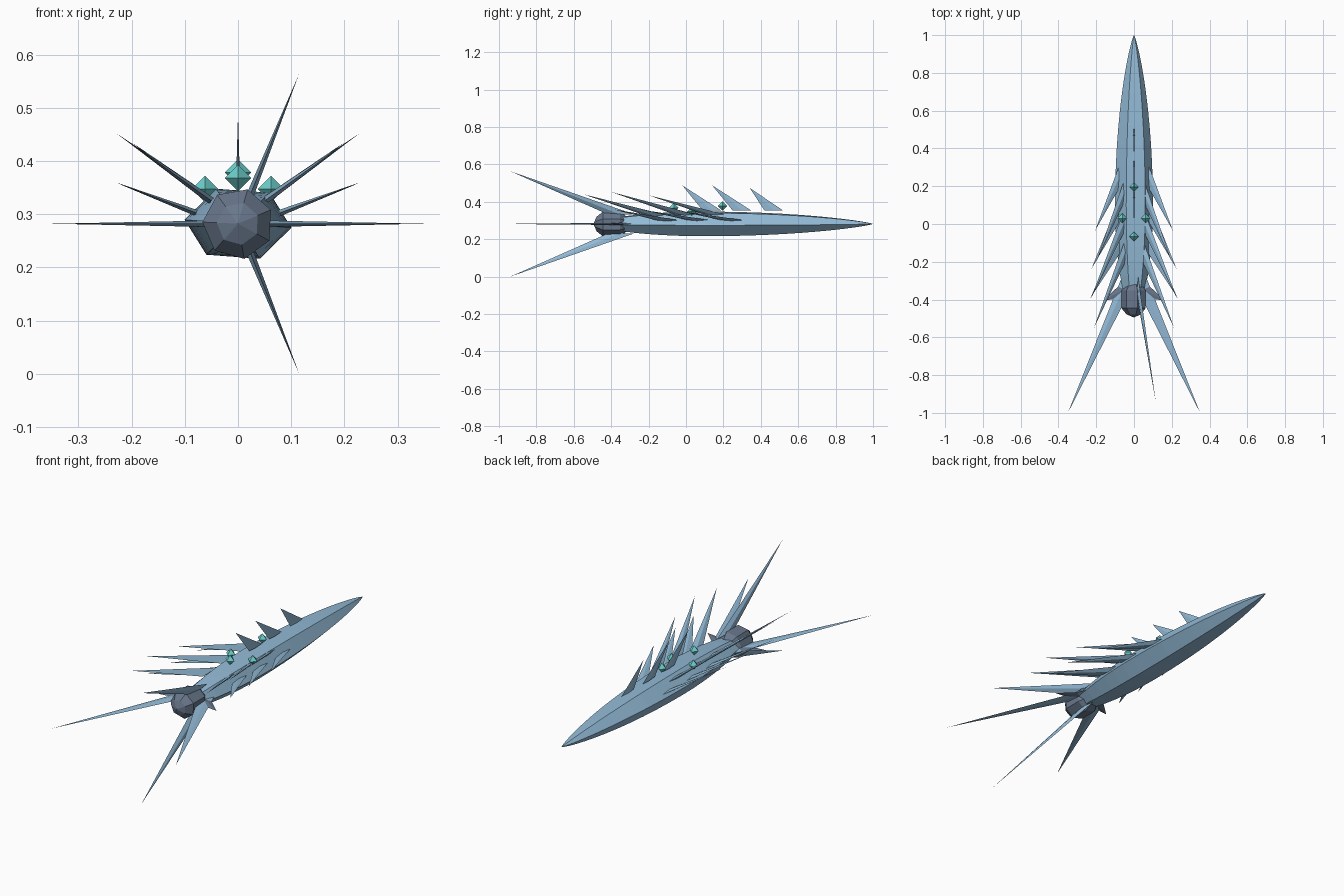
import bpy, bmesh, math
from mathutils import Vector

if "Cube" in bpy.data.objects:
    bpy.data.objects.remove(bpy.data.objects["Cube"])

CZ = 0.282  # height of the long axis


def mat(name, col):
    m = bpy.data.materials.new(name)
    m.diffuse_color = (*col, 1)
    m.use_nodes = True
    m.node_tree.nodes["Principled BSDF"].inputs["Base Color"].default_value = m.diffuse_color
    return m


BLUE = mat("pale_blue", (0.29, 0.49, 0.67))
GREY = mat("slate_grey", (0.14, 0.185, 0.26))
CYAN = mat("cyan_crystal", (0.15, 0.62, 0.60))


def finish(name, bm, material):
    bmesh.ops.recalc_face_normals(bm, faces=bm.faces)
    me = bpy.data.meshes.new(name)
    bm.to_mesh(me)
    bm.free()
    me.materials.append(material)
    ob = bpy.data.objects.new(name, me)
    bpy.context.collection.objects.link(ob)
    return ob


def lathe(name, profile, sides, start, rx, rz, material):
    """Low-poly body around the y axis; profile is (y, scale), pointed at both ends."""
    bm = bmesh.new()
    tail = bm.verts.new((0, profile[0][0], CZ))
    nose = bm.verts.new((0, profile[-1][0], CZ))
    rings = []
    for y, s in profile[1:-1]:
        ring = []
        for i in range(sides):
            t = math.radians(start) + math.tau * i / sides
            ring.append(bm.verts.new((rx * s * math.cos(t), y, CZ + rz * s * math.sin(t))))
        rings.append(ring)
    for i in range(sides):
        j = (i + 1) % sides
        bm.faces.new((tail, rings[0][i], rings[0][j]))
        bm.faces.new((nose, rings[-1][j], rings[-1][i]))
        for a, b in zip(rings, rings[1:]):
            bm.faces.new((a[i], a[j], b[j], b[i]))
    return finish(name, bm, material)


def blade(name, lead, trail, tip, half, material):
    """Thin four-sided spike with a diamond root."""
    lead, trail, tip = Vector(lead), Vector(trail), Vector(tip)
    n = (trail - lead).cross(tip - lead).normalized() * half
    mid = (lead + trail) / 2
    bm = bmesh.new()
    root = [bm.verts.new(p) for p in (lead, mid + n, trail, mid - n)]
    top = bm.verts.new(tip)
    bm.faces.new(root)
    for i in range(4):
        bm.faces.new((root[i], root[(i + 1) % 4], top))
    return finish(name, bm, material)


def pair(name, lead, trail, tip, half, material):
    for side, s in (("right", 1), ("left", -1)):
        pts = [(s * p[0], p[1], p[2]) for p in (lead, trail, tip)]
        blade(f"{name}_{side}", *pts, half, material)


# Hull: six-sided, long taper to the nose, shorter one to the tail
hull = [(-0.42, 0)]
for i in range(1, 8):
    y = -0.42 + 0.52 * i / 7
    hull.append((y, (1 - ((y - 0.1) / 0.6) ** 2) ** 0.65))
for i in range(1, 13):
    u = math.sin(math.pi / 2 * i / 13)
    hull.append((0.1 + 0.9 * u, (1 - u * u) ** 0.8))
hull.append((1.0, 0))
lathe("hull", hull, 6, -6, 0.101, 0.072, BLUE)

# Engine: seven-sided drum with domed ends
lathe("engine", [(-0.495, 0), (-0.478, 0.6), (-0.445, 1), (-0.352, 1), (-0.32, 0.65), (-0.31, 0)],
      7, 23, 0.067, 0.067, GREY)

# Tail blades: two level, one up, one down
pair("tail_blade", (0.06, -0.27, CZ), (0.055, -0.42, CZ), (0.35, -1.0, CZ), 0.006, BLUE)
for name, s in (("upper", 1), ("lower", -1)):
    blade(f"tail_blade_{name}", (0.022, -0.28, CZ + s * 0.052), (0.022, -0.42, CZ + s * 0.052),
          (0.115, -0.94, CZ + s * 0.282), 0.007, BLUE)

# Short dark fins beside the engine
pair("engine_fin", (0.04, -0.29, CZ), (0.04, -0.39, CZ), (0.163, -0.405, CZ), 0.008, GREY)

# Upper rows of swept spines: (lead y, tip x, tip y, tip z)
for k, (y, tx, ty, tz) in enumerate([(0.24, 0.2, -0.2, 0.435), (0.08, 0.23, -0.4, 0.453),
                                     (-0.09, 0.212, -0.55, 0.441)]):
    pair(f"upper_spine_{k + 1}", (0.05, y, 0.325), (0.05, y - 0.12, 0.325), (tx, ty, tz), 0.007, BLUE)

# Lower rows of swept spines
for k, (y, tx, ty, tz) in enumerate([(0.31, 0.206, -0.035, 0.35), (0.13, 0.224, -0.235, 0.357),
                                     (-0.04, 0.23, -0.39, 0.36)]):
    pair(f"lower_spine_{k + 1}", (0.078, y, 0.302), (0.078, y - 0.12, 0.302), (tx, ty, tz), 0.006, BLUE)

# Dorsal spines along the centre line
for k, (y, ty, tz) in enumerate([(0.52, 0.34, 0.475), (0.35, 0.14, 0.488), (0.19, -0.02, 0.488)]):
    blade(f"dorsal_spine_{k + 1}", (0, y, 0.353), (0, y - 0.1, 0.353), (0, ty, tz), 0.004, BLUE)

# Octahedral crystals hovering over the back
for k, (x, y, z) in enumerate([(0, 0.195, 0.378), (0, -0.065, 0.368), (0.062, 0.03, 0.347), (-0.062, 0.03, 0.347)]):
    lathe_r = 0.025
    bm = bmesh.new()
    ring = [bm.verts.new((x + lathe_r * a, y + lathe_r * b, z)) for a, b in ((1, 0), (0, 1), (-1, 0), (0, -1))]
    for h in (lathe_r, -lathe_r):
        apex = bm.verts.new((x, y, z + h))
        for i in range(4):
            bm.faces.new((ring[i], ring[(i + 1) % 4], apex))
    finish(f"crystal_{k + 1}", bm, CYAN)
